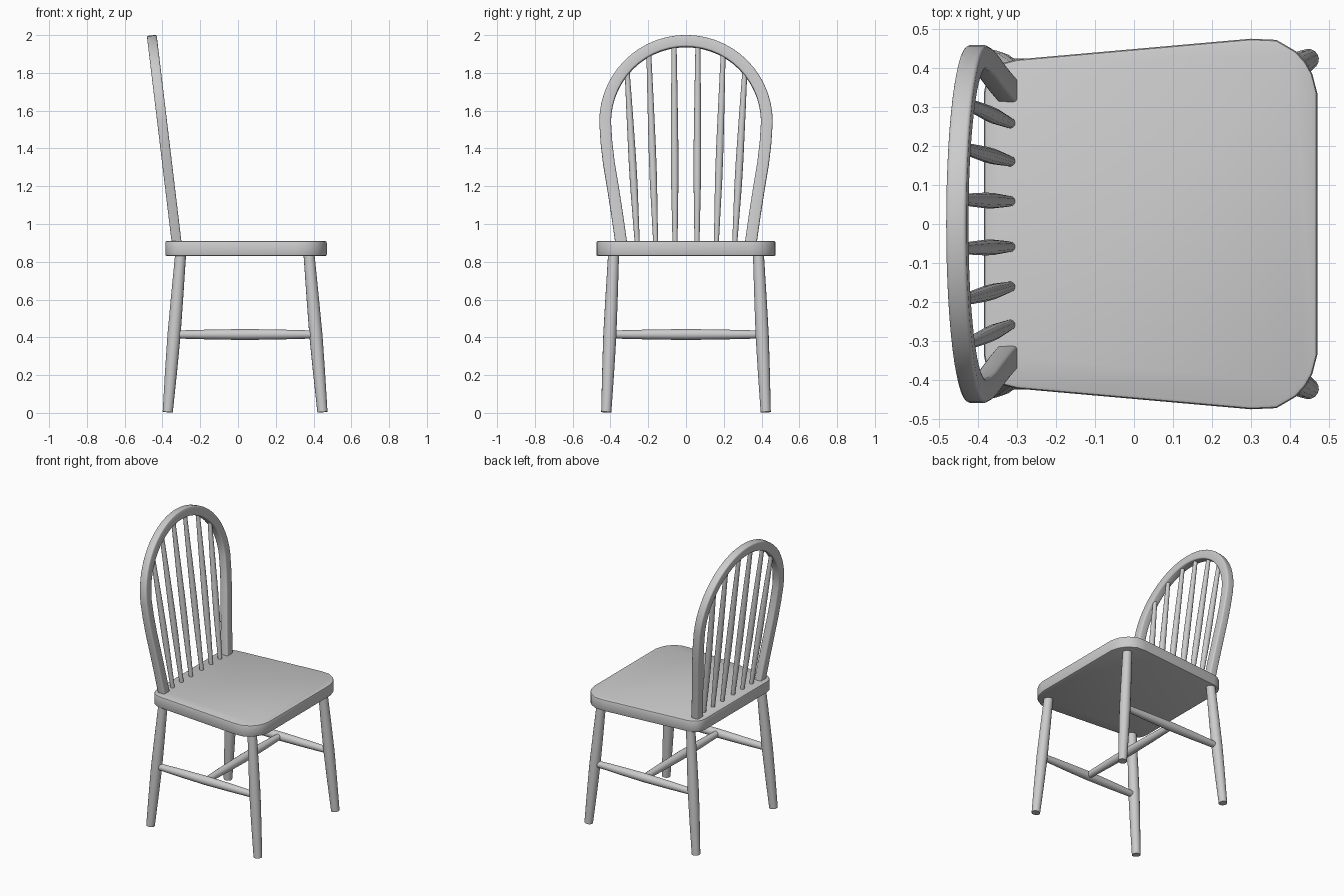
import bpy, bmesh, math
from mathutils import Vector

if "Cube" in bpy.data.objects:
    bpy.data.objects.remove(bpy.data.objects["Cube"])


def finish(name, bm, angle=35):
    bmesh.ops.recalc_face_normals(bm, faces=bm.faces)
    me = bpy.data.meshes.new(name)
    bm.to_mesh(me)
    bm.free()
    ob = bpy.data.objects.new(name, me)
    bpy.context.collection.objects.link(ob)
    bpy.ops.object.select_all(action='DESELECT')
    ob.select_set(True)
    bpy.context.view_layer.objects.active = ob
    bpy.ops.object.shade_smooth_by_angle(angle=math.radians(angle))
    return ob


def skin(name, rings):
    """Join rings of points into a closed, capped tube."""
    bm = bmesh.new()
    loops = [[bm.verts.new(p) for p in r] for r in rings]
    n = len(loops[0])
    for a, b in zip(loops, loops[1:]):
        for i in range(n):
            j = (i + 1) % n
            bm.faces.new((a[i], a[j], b[j], b[i]))
    bm.faces.new(loops[0])
    bm.faces.new(loops[-1])
    return finish(name, bm)


def turned(name, p0, p1, profile, sides=16):
    """Turned rod from p0 to p1; profile = (fraction, radius)."""
    p0, p1 = Vector(p0), Vector(p1)
    d = p1 - p0
    q = d.to_track_quat('Z', 'Y')
    rings = []
    for t, r in profile:
        rings.append([p0 + d * t + q @ Vector((r * math.cos(2 * math.pi * k / sides),
                                               r * math.sin(2 * math.pi * k / sides), 0))
                      for k in range(sides)])
    return skin(name, rings)


# Seat: tapered slab with rounded corners
half = [(0.47, 0.335), (0.457, 0.385), (0.44, 0.415), (0.415, 0.443), (0.365, 0.472), (0.30, 0.475),
        (-0.30, 0.422), (-0.335, 0.413), (-0.362, 0.395), (-0.378, 0.37), (-0.385, 0.335)]
outline = half + [(x, -y) for x, y in reversed(half)]
bm = bmesh.new()
base = bm.faces.new([bm.verts.new((x, y, 0.83)) for x, y in outline])
top = bmesh.ops.extrude_face_region(bm, geom=[base])
bmesh.ops.translate(bm, verts=[v for v in top['geom'] if isinstance(v, bmesh.types.BMVert)],
                    vec=(0, 0, 0.08))
rim = [e for e in bm.edges if abs(e.verts[0].co.z - e.verts[1].co.z) < 1e-4]
bmesh.ops.bevel(bm, geom=rim, offset=0.01, segments=2, profile=0.5, affect='EDGES')
finish("seat", bm)

# Legs and H-shaped stretchers
leg = [(0, 0.027), (0.25, 0.032), (0.48, 0.035), (0.7, 0.033), (1, 0.029)]
bar = [(0, 0.021), (0.25, 0.026), (0.5, 0.029), (0.75, 0.026), (1, 0.021)]
for side, s in (("left", 1), ("right", -1)):
    turned("front_leg_" + side, (0.447, s * 0.422, 0.004), (0.375, s * 0.383, 0.85), leg)
    turned("back_leg_" + side, (-0.372, s * 0.422, 0.004), (-0.303, s * 0.383, 0.85), leg)
    turned("side_stretcher_" + side, (-0.335, s * 0.402, 0.415), (0.41, s * 0.402, 0.415), bar)
turned("cross_stretcher", (0.038, -0.4, 0.415), (0.038, 0.4, 0.415), bar)


# Backrest lies in a leaning plane
def lean(y, z):
    return Vector((-0.326 - (z - 0.91) * 0.12, y, z))


# Bent hoop: rounded-rectangle section swept along the bow
R, CZ = 0.428, 1.54
low = [(0.338, 0.86), (0.346, 0.92), (0.366, 1.06), (0.388, 1.2), (0.408, 1.32), (0.421, 1.43)]
arc = [(R * math.cos(math.pi * k / 28), CZ + R * math.sin(math.pi * k / 28)) for k in range(29)]
path = [lean(y, z) for y, z in low + arc + [(-y, z) for y, z in reversed(low)]]
normal = Vector((1, 0, 0.12)).normalized()
w, h, c = 0.031, 0.026, 0.009
section = []
for sx, sy, a0 in ((1, 1, 0), (-1, 1, 90), (-1, -1, 180), (1, -1, 270)):
    for k in range(4):
        a = math.radians(a0 + 30 * k)
        section.append((sx * (w - c) + c * math.cos(a), sy * (h - c) + c * math.sin(a)))
rings = []
for i, p in enumerate(path):
    t = (path[min(i + 1, len(path) - 1)] - path[max(i - 1, 0)]).normalized()
    across = t.cross(normal)
    rings.append([p + across * u + normal * v for u, v in section])
skin("back_hoop", rings)

# Spindles fanning from the seat up to the hoop
spindle = [(0, 0.013), (0.15, 0.016), (0.35, 0.020), (0.5, 0.020), (0.75, 0.017), (1, 0.013)]
for s in (1, -1):
    for n, (y0, y1, z1) in enumerate([(0.058, 0.063, 1.95), (0.16, 0.197, 1.91), (0.257, 0.312, 1.82)]):
        turned(f"spindle_{'left' if s > 0 else 'right'}_{n + 1}",
               lean(s * y0, 0.88) + Vector((0.008, 0, 0)), lean(s * y1, z1), spindle, 12)
